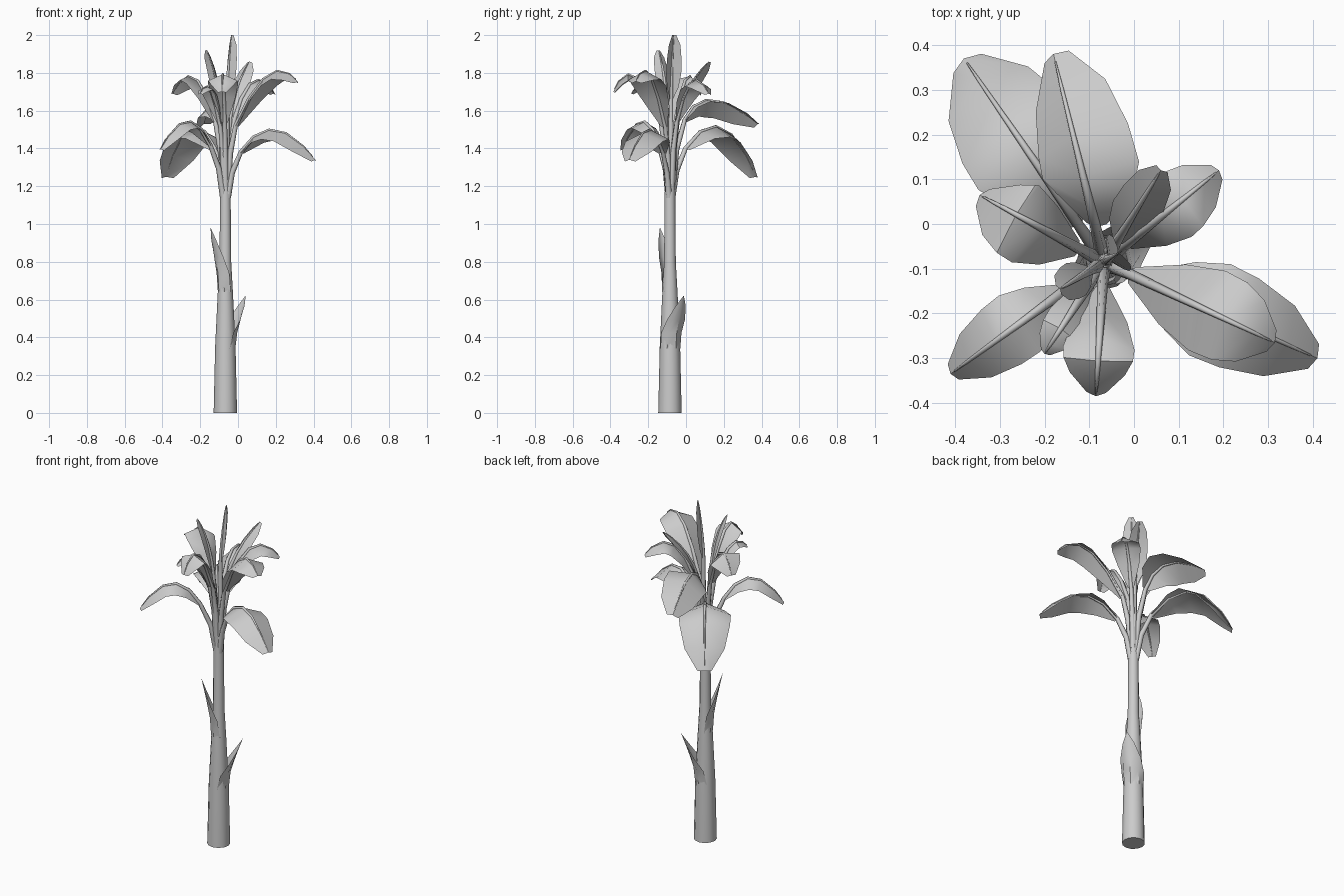
import bpy, bmesh, math
from mathutils import Vector

if "Cube" in bpy.data.objects:
    bpy.data.objects.remove(bpy.data.objects["Cube"])

CX, CY = -0.067, -0.085      # trunk axis
CENTRE = Vector((CX, CY, 0))


def finish(bm, name, angle=35):
    bmesh.ops.recalc_face_normals(bm, faces=bm.faces)
    mesh = bpy.data.meshes.new(name)
    bm.to_mesh(mesh)
    bm.free()
    ob = bpy.data.objects.new(name, mesh)
    bpy.context.collection.objects.link(ob)
    bpy.ops.object.select_all(action='DESELECT')
    ob.select_set(True)
    bpy.context.view_layer.objects.active = ob
    bpy.ops.object.shade_smooth_by_angle(angle=math.radians(angle))
    return ob


def bridge(bm, rows, closed):
    for a, b in zip(rows, rows[1:]):
        n = len(a)
        for i in range(n if closed else n - 1):
            j = (i + 1) % n
            bm.faces.new((a[i], a[j], b[j], b[i]))


def tube(bm, path, radii, side, sides):
    """Tapered tube along a path that bends in the plane across side."""
    rows = []
    for i, p in enumerate(path):
        tan = (path[min(i + 1, len(path) - 1)] - path[max(i - 1, 0)]).normalized()
        up = side.cross(tan).normalized()
        rows.append([bm.verts.new(p + radii[i] * (math.cos(a) * side + math.sin(a) * up))
                     for a in (2 * math.pi * k / sides for k in range(sides))])
    bridge(bm, rows, True)
    bm.faces.new(rows[0])
    bm.faces.new(rows[-1])


# Trunk
TRUNK = [(0, .062), (.35, .054), (.64, .04), (.8, .031),
         (1.15, .028), (1.27, .025), (1.4, .012)]
bm = bmesh.new()
tube(bm, [Vector((CX, CY, z)) for z, r in TRUNK], [r for z, r in TRUNK], Vector((1, 0, 0)), 12)
finish(bm, "trunk")


# Old leaf sheaths peeling off the trunk
def sheath(name, z0, r0, tip):
    d = Vector(tip) - CENTRE
    az, reach, height = math.atan2(d.y, d.x), math.hypot(d.x, d.y), tip[2] - z0
    bm = bmesh.new()
    rows = []
    for t, out, spread in [(0, 0, 100), (.3, .12, 82), (.55, .4, 45), (.8, .72, 18), (1, 1, .5)]:
        row = []
        for k in (-1, -.5, 0, .5, 1):
            r = r0 + (reach - r0) * out * (1 - .3 * abs(k) * (1 - t))
            a = az + k * math.radians(spread)
            row.append(bm.verts.new((CX + r * math.cos(a), CY + r * math.sin(a), z0 + t * height)))
        rows.append(row)
    bridge(bm, rows, False)
    finish(bm, name)


sheath("upper_sheath", .64, .041, (-.145, -.138, .98))
sheath("lower_sheath", .34, .055, (.04, -.012, .62))


# Leaves: arched blade drooping either side of a tapering midrib and stalk
def leaf(name, tip, apex, start, base_z, half, droop=24, roll=0):
    d = Vector((tip[0] - CX, tip[1] - CY, 0))
    reach = d.length
    d.normalize()
    side = Vector((-d.y, d.x, 0))

    def at(r, z):
        return CENTRE + d * r + Vector((0, 0, z))

    def arch(t, m=.55):      # parabola through start, apex and tip
        a, b, c = at(*start), at(*apex), at(reach, tip[2])
        return (a * (t - m) * (t - 1) / m + b * t * (t - 1) / (m * (m - 1))
                + c * t * (t - m) / (1 - m))

    # blade
    stations = [(0, .2), (.2, .75), (.42, 1), (.64, .97), (.86, .77), (1, .27)]
    spine = [arch(t) for t, w in stations]
    length = half / math.cos(math.radians(droop))
    bm = bmesh.new()
    rows = []
    for i, (t, w) in enumerate(stations):
        tan = (spine[min(i + 1, 5)] - spine[max(i - 1, 0)]).normalized()
        up = tan.cross(side)
        row = []
        for k in (-1, 0, 1):
            a = math.radians(-droop - k * roll)
            row.append(bm.verts.new(spine[i] + w * length * abs(k)
                                    * (k * math.cos(a) * side + math.sin(a) * up)))
        rows.append(row)
    bridge(bm, rows, False)
    finish(bm, name + "_blade", 45)

    # stalk and midrib
    bm = bmesh.new()
    r0 = min(.012, start[0])
    mid = at(r0 + (start[0] - r0) * .35, base_z + (start[1] - base_z) * .55)
    path = [at(r0, base_z), mid] + spine[:5] + [arch(.97)]
    tube(bm, path, [.019, .015, .012, .010, .008, .006, .004, .002], side, 6)
    finish(bm, name + "_stalk", 80)


LEAVES = [  # name, tip xyz, apex (reach, z), blade start (reach, z), base z, half width, droop, roll
    ("back_left_low", (-.38, .37, 1.25), (.355, 1.50), (.10, 1.40), 1.14, .14, 22),
    ("back", (-.18, .38, 1.53), (.25, 1.655), (.08, 1.55), 1.20, .118, 24, 22),
    ("right_low", (.41, -.30, 1.34), (.31, 1.495), (.09, 1.38), 1.14, .112),
    ("right_high", (.315, -.265, 1.755), (.27, 1.80), (.06, 1.52), 1.20, .098, 26),
    ("back_right", (.19, .12, 1.69), (.20, 1.76), (.06, 1.55), 1.20, .078),
    ("back_right_young", (.06, .12, 1.86), (.13, 1.74), (.05, 1.57), 1.22, .055),
    ("left", (-.345, .065, 1.69), (.20, 1.78), (.06, 1.54), 1.20, .092, 24, -12),
    ("front_left_low", (-.41, -.335, 1.395), (.27, 1.54), (.10, 1.42), 1.14, .078),
    ("front", (-.085, -.385, 1.70), (.20, 1.79), (.05, 1.54), 1.20, .08),
    ("front_left_young", (-.2, -.29, 1.69), (.16, 1.72), (.05, 1.52), 1.20, .045),
    ("front_left_upright", (-.165, -.145, 1.92), (.065, 1.80), (.03, 1.60), 1.22, .042),
    ("centre_upright", (-.035, -.065, 2.0), (.02, 1.84), (.01, 1.66), 1.22, .047),
]
for args in LEAVES:
    leaf(args[0] + "_leaf", *args[1:])
